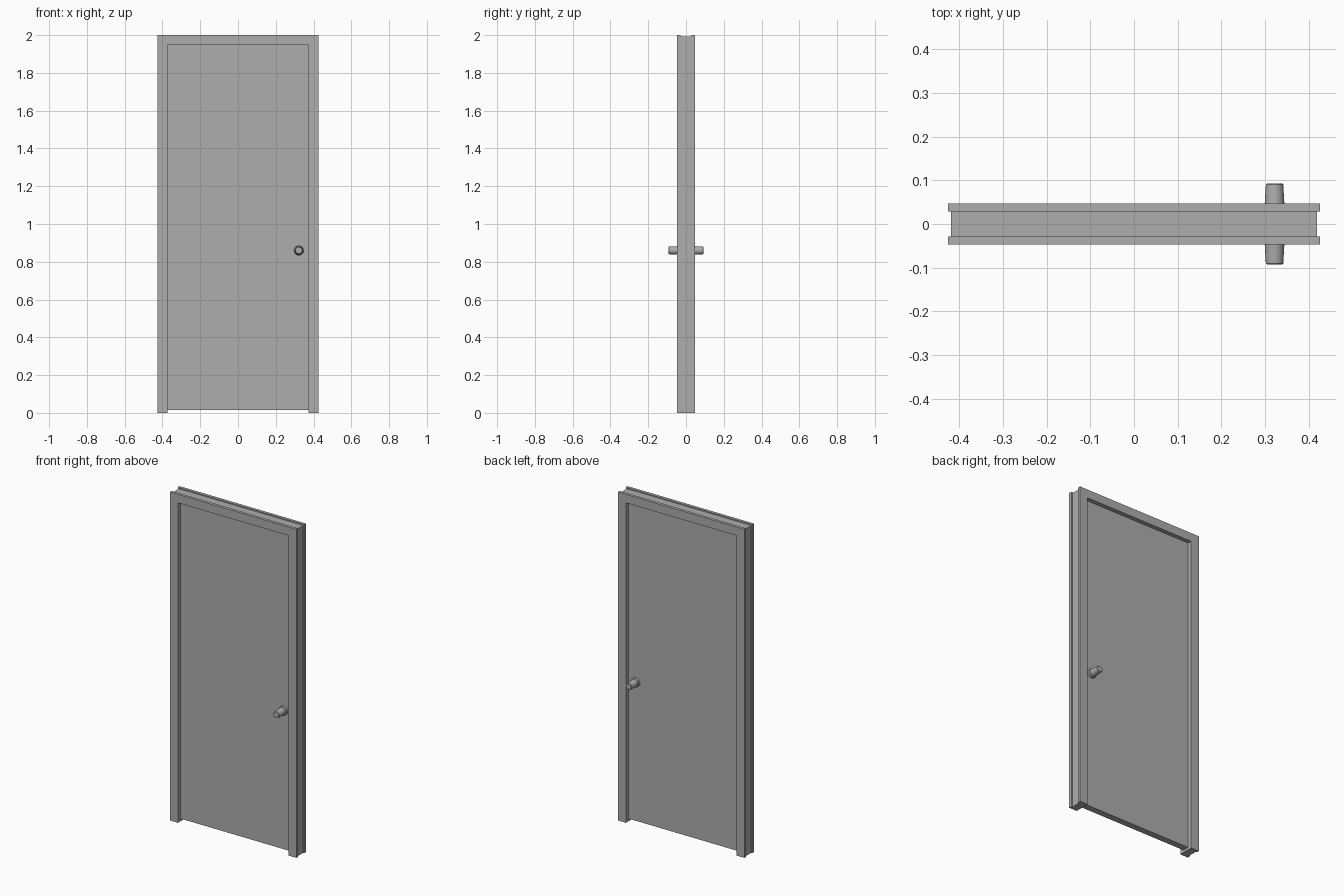
import bpy, bmesh, math
from mathutils import Matrix, Vector

cube = bpy.data.objects.get("Cube")
if cube:
    bpy.data.objects.remove(cube, do_unlink=True)

grey = bpy.data.materials.new("plain grey")
grey.use_nodes = True
colour = (0.42, 0.42, 0.42, 1)
grey.diffuse_color = colour
grey.node_tree.nodes["Principled BSDF"].inputs["Base Color"].default_value = colour

# Half the opening width, opening height, half the door thickness
OPEN_X, OPEN_Z, DOOR_Y = 0.372, 1.948, 0.02


def finish(name, bm):
    bmesh.ops.recalc_face_normals(bm, faces=bm.faces)
    mesh = bpy.data.meshes.new(name)
    bm.to_mesh(mesh)
    bm.free()
    mesh.materials.append(grey)
    obj = bpy.data.objects.new(name, mesh)
    bpy.context.collection.objects.link(obj)
    return obj


def portal(name, half_width, height, y0, y1):
    """Upside-down U around the opening, extruded from y0 to y1."""
    bm = bmesh.new()
    outline = [(-half_width, 0), (-half_width, height), (half_width, height), (half_width, 0),
               (OPEN_X, 0), (OPEN_X, OPEN_Z), (-OPEN_X, OPEN_Z), (-OPEN_X, 0)]
    face = bm.faces.new([bm.verts.new((x, y0, z)) for x, z in outline])
    moved = bmesh.ops.extrude_face_region(bm, geom=[face], use_keep_orig=True)["geom"]
    verts = [v for v in moved if isinstance(v, bmesh.types.BMVert)]
    bmesh.ops.translate(bm, verts=verts, vec=(0, y1 - y0, 0))
    return finish(name, bm)


def knob(name, side):
    """Collar and tapered grip, turned around the y axis."""
    bm = bmesh.new()
    profile = [(0, DOOR_Y), (0.027, DOOR_Y), (0.027, 0.034), (0.0235, 0.036),
               (0.0225, 0.047), (0.02, 0.09), (0.017, 0.093), (0, 0.093)]
    verts = [bm.verts.new((r, side * y, 0)) for r, y in profile]
    edges = [bm.edges.new(pair) for pair in zip(verts, verts[1:])]
    bmesh.ops.spin(bm, geom=verts + edges, cent=(0, 0, 0), axis=(0, 1, 0),
                   angle=math.tau, steps=24)
    bmesh.ops.remove_doubles(bm, verts=bm.verts, dist=0.0001)
    obj = finish(name, bm)
    obj.location = (0.322, 0, 0.86)
    bpy.ops.object.select_all(action='DESELECT')
    obj.select_set(True)
    bpy.context.view_layer.objects.active = obj
    bpy.ops.object.shade_smooth_by_angle(angle=math.radians(30))
    return obj


# Frame: recessed jamb between two wider trims
portal("jamb", 0.419, 1.993, -0.029, 0.029)
portal("front_trim", 0.426, 2, -0.0467, -0.029)
portal("back_trim", 0.426, 2, 0.029, 0.0467)

# Door panel, clear of the floor
BOTTOM = 0.015
bm = bmesh.new()
size = Vector((2 * OPEN_X, 2 * DOOR_Y, OPEN_Z - BOTTOM))
centre = Vector((0, 0, (OPEN_Z + BOTTOM) / 2))
bmesh.ops.create_cube(bm, size=1, matrix=Matrix.LocRotScale(centre, None, size))
finish("door_panel", bm)

# Knobs on both faces
knob("front_knob", -1)
knob("back_knob", 1)
